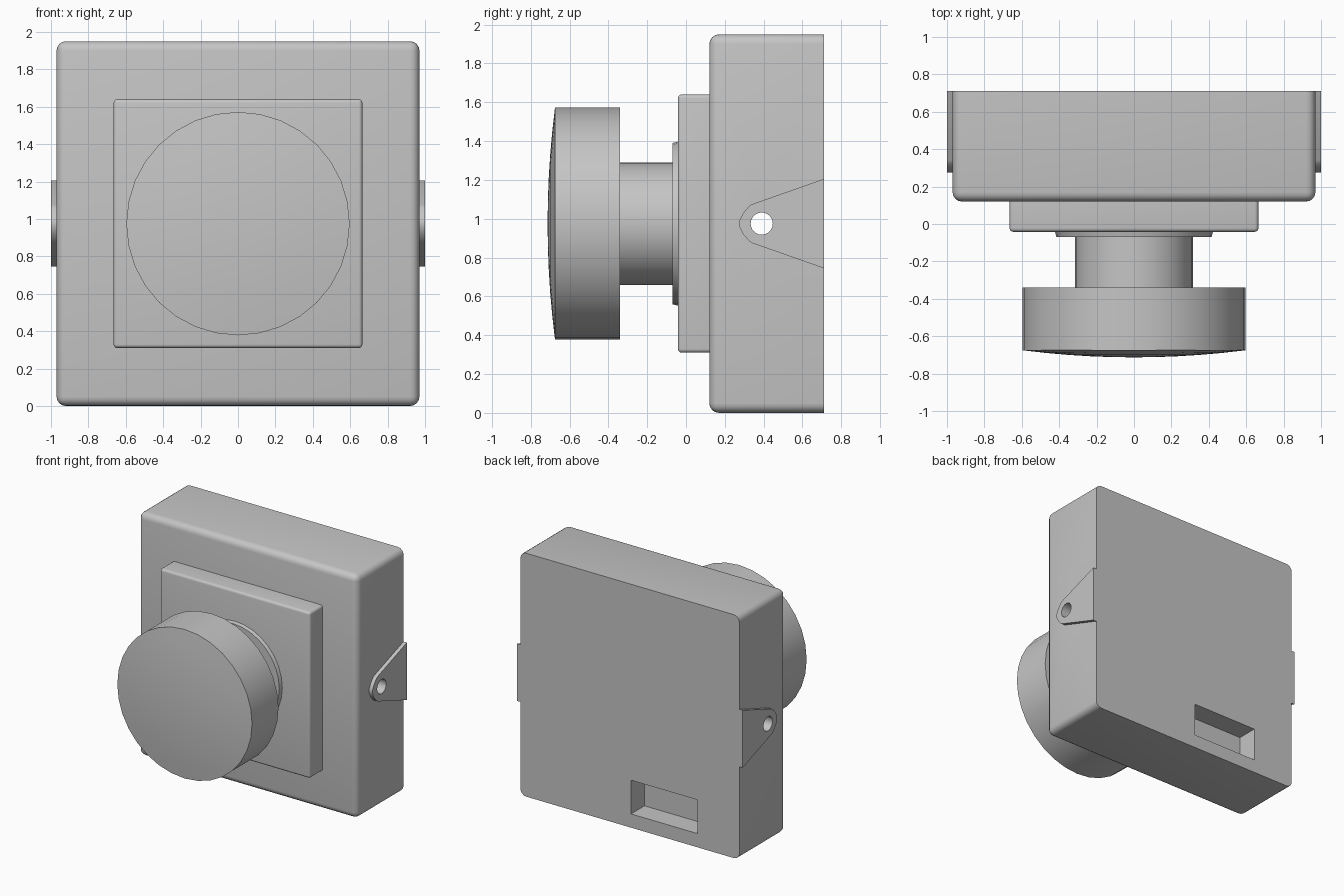
import bpy, bmesh, math
from mathutils import Matrix, Vector

# Remove the default cube only
cube = bpy.data.objects.get("Cube")
if cube:
    bpy.data.objects.remove(cube, do_unlink=True)

AXIS_Z = 0.975      # height of the knob axis and side holes
HOLE_Y = 0.39

grey = bpy.data.materials.new("plain grey")
grey.use_nodes = True
colour = (0.56, 0.56, 0.56, 1.0)
grey.diffuse_color = colour
grey.node_tree.nodes["Principled BSDF"].inputs["Base Color"].default_value = colour


def finish(bm, name):
    """Turn a bmesh into a named grey object."""
    bmesh.ops.recalc_face_normals(bm, faces=bm.faces)
    mesh = bpy.data.meshes.new(name)
    bm.to_mesh(mesh)
    bm.free()
    mesh.materials.append(grey)
    obj = bpy.data.objects.new(name, mesh)
    bpy.context.collection.objects.link(obj)
    return obj


def activate(obj):
    bpy.ops.object.select_all(action='DESELECT')
    obj.select_set(True)
    bpy.context.view_layer.objects.active = obj


def box(name, lo, hi, bevel=0.0):
    """Box whose edges are rounded except around the back face."""
    lo, hi = Vector(lo), Vector(hi)
    bm = bmesh.new()
    bmesh.ops.create_cube(bm, size=1)
    bmesh.ops.scale(bm, vec=hi - lo, verts=bm.verts)
    bmesh.ops.translate(bm, vec=(lo + hi) / 2, verts=bm.verts)
    if bevel:
        edges = [e for e in bm.edges if min(v.co.y for v in e.verts) < hi.y - 1e-4]
        bmesh.ops.bevel(bm, geom=edges, offset=bevel, segments=4,
                        profile=0.5, affect='EDGES')
    return finish(bm, name)


def lathe(name, profile, steps=32):
    """Spin (radius, y) points around the knob axis."""
    bm = bmesh.new()
    verts = [bm.verts.new((r, y, AXIS_Z)) for r, y in profile]
    edges = [bm.edges.new(pair) for pair in zip(verts, verts[1:])]
    bmesh.ops.spin(bm, geom=verts + edges, cent=(0, 0, AXIS_Z), axis=(0, 1, 0),
                   angle=math.tau, steps=steps, use_merge=False)
    bmesh.ops.remove_doubles(bm, verts=bm.verts, dist=1e-4)
    return finish(bm, name)


def cut(obj, cutter):
    mod = obj.modifiers.new("cut", 'BOOLEAN')
    mod.operation = 'DIFFERENCE'
    mod.solver = 'EXACT'
    mod.object = cutter
    activate(obj)
    bpy.ops.object.modifier_apply(modifier=mod.name)


# Housing and raised front plate
housing = box("housing", (-0.97, 0.12, 0.0), (0.97, 0.71, 1.95), 0.05)
plate = box("front_plate", (-0.665, -0.042, 0.31), (0.665, 0.125, 1.64), 0.02)

# Collar, shaft and domed knob
collar = lathe("collar", [(0, -0.03), (0.425, -0.03), (0.415, -0.07), (0, -0.07)])
shaft = lathe("shaft", [(0, -0.05), (0.315, -0.05), (0.315, -0.36), (0, -0.36)])
dome = [(0.597 * t, -0.713 + 0.038 * t * t) for t in (1, 0.8, 0.6, 0.4, 0.2, 0)]
knob = lathe("knob", [(0, -0.34), (0.597, -0.34)] + dome)

# Tapered mounting ears on both sides
half = [(0.71, 0.23), (0.34, 0.1), (0.325, 0.09), (0.295, 0.055), (0.276, 0.018)]
outline = half + [(y, -z) for y, z in reversed(half)]
ears = []
for name, side in (("left_ear", 1), ("right_ear", -1)):
    bm = bmesh.new()
    face = bm.faces.new([bm.verts.new((side * 0.97, y, AXIS_Z + z)) for y, z in outline])
    ext = bmesh.ops.extrude_face_region(bm, geom=[face])
    bmesh.ops.translate(bm, vec=(side * 0.03, 0, 0),
                        verts=[g for g in ext["geom"] if isinstance(g, bmesh.types.BMVert)])
    ears.append(finish(bm, name))

# Cross hole through the ears and housing
bm = bmesh.new()
bmesh.ops.create_cone(bm, cap_ends=True, segments=24, radius1=0.057, radius2=0.057,
                      depth=2.4, matrix=Matrix.Translation((0, HOLE_Y, AXIS_Z))
                      @ Matrix.Rotation(math.pi / 2, 4, 'Y'))
drill = finish(bm, "hole_cutter")
# Rectangular pocket in the back
pocket = box("pocket_cutter", (-0.6, 0.54, 0.11), (-0.01, 0.9, 0.38))

cut(housing, pocket)
for part in [housing] + ears:
    cut(part, drill)
for helper in (drill, pocket):
    bpy.data.objects.remove(helper, do_unlink=True)

# Smooth shading with sharp edges kept
for part in [housing, plate, collar, shaft, knob] + ears:
    activate(part)
    bpy.ops.object.shade_smooth_by_angle(angle=math.radians(30))
